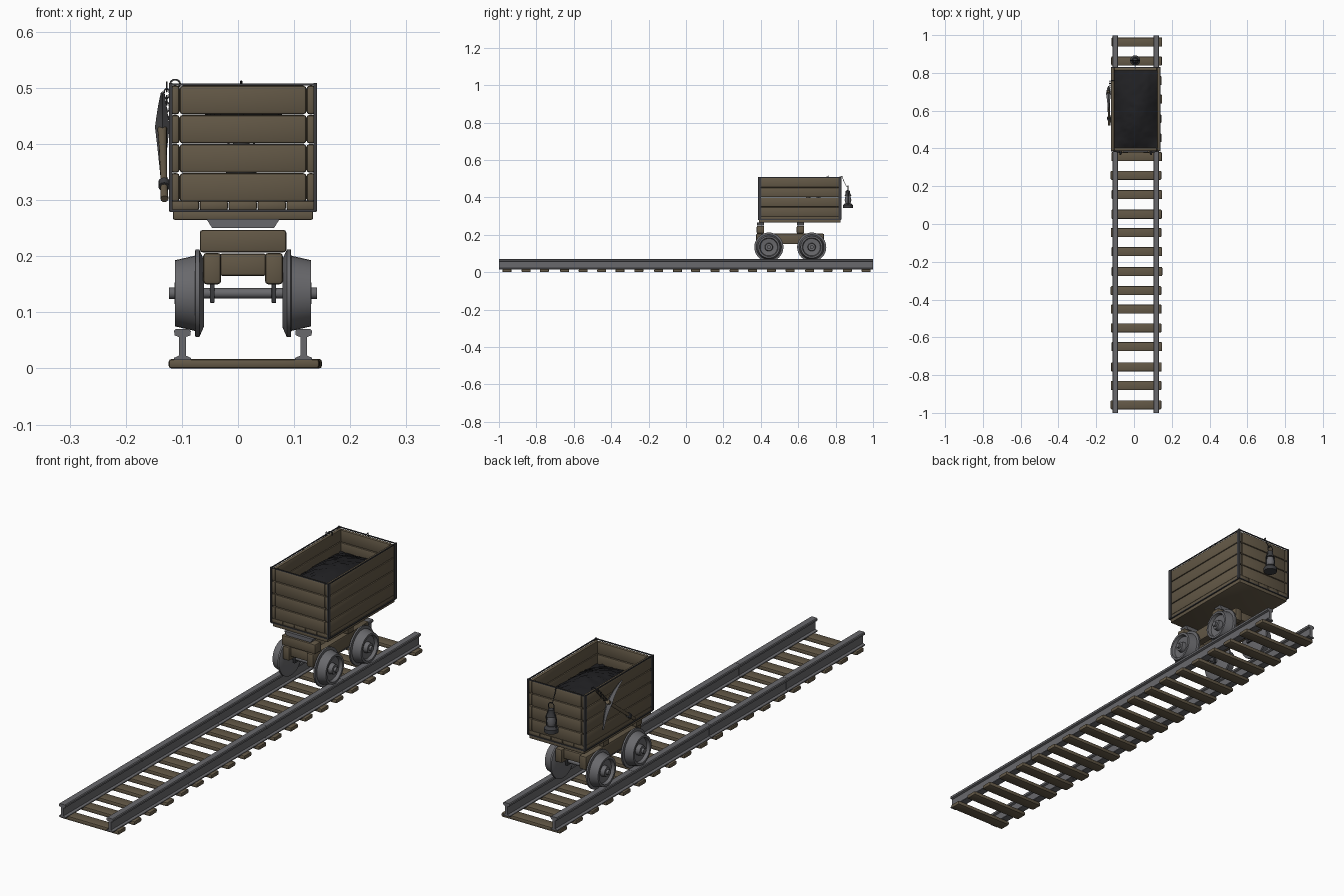
import bpy, bmesh, math, random
from mathutils import Vector, Matrix

cube = bpy.data.objects.get("Cube")
if cube:
    bpy.data.objects.remove(cube, do_unlink=True)
random.seed(4)
CX = 0.009  # centre line of track and cart


def material(name, rgb):
    m = bpy.data.materials.new(name)
    m.use_nodes = True
    m.diffuse_color = (*rgb, 1)
    m.node_tree.nodes["Principled BSDF"].inputs["Base Color"].default_value = (*rgb, 1)
    return m


WOOD = material("weathered wood", (0.125, 0.098, 0.062))
STEEL = material("grey steel", (0.14, 0.14, 0.15))
IRON = material("dark iron", (0.045, 0.046, 0.05))
COAL = material("black coal", (0.014, 0.014, 0.016))


def finish(name, bm, mat, angle=40):
    bmesh.ops.recalc_face_normals(bm, faces=bm.faces)
    mesh = bpy.data.meshes.new(name)
    bm.to_mesh(mesh)
    bm.free()
    mesh.materials.append(mat)
    ob = bpy.data.objects.new(name, mesh)
    bpy.context.collection.objects.link(ob)
    bpy.ops.object.select_all(action='DESELECT')
    ob.select_set(True)
    bpy.context.view_layer.objects.active = ob
    bpy.ops.object.shade_smooth_by_angle(angle=math.radians(angle))
    return ob


def boxes(name, items, mat, bevel=0.003):
    """Bevelled boxes, each given as (x0, x1, y0, y1, z0, z1)."""
    bm = bmesh.new()
    for x0, x1, y0, y1, z0, z1 in items:
        part = bmesh.new()
        mid = Vector((x0 + x1, y0 + y1, z0 + z1)) / 2
        bmesh.ops.create_cube(part, size=1, matrix=Matrix.Translation(mid)
                              @ Matrix.Diagonal((x1 - x0, y1 - y0, z1 - z0, 1)))
        if bevel:
            bmesh.ops.bevel(part, geom=part.edges[:], offset=bevel, segments=2,
                            profile=0.5, affect='EDGES')
        tmp = bpy.data.meshes.new("tmp")
        part.to_mesh(tmp)
        bm.from_mesh(tmp)
        bpy.data.meshes.remove(tmp)
        part.free()
    return finish(name, bm, mat)


def lathe(name, profile, origin, axis, mat, steps=24):
    """Revolve (radius, distance) points about an axis."""
    bm = bmesh.new()
    vs = [bm.verts.new((r, 0, d)) for r, d in profile]
    es = [bm.edges.new(p) for p in zip(vs, vs[1:])]
    bmesh.ops.spin(bm, geom=vs + es, cent=(0, 0, 0), axis=(0, 0, 1),
                   angle=math.tau, steps=steps, use_merge=True)
    bmesh.ops.remove_doubles(bm, verts=bm.verts, dist=1e-5)
    turn = Vector((0, 0, 1)).rotation_difference(Vector(axis)).to_matrix().to_4x4()
    bm.transform(Matrix.Translation(origin) @ turn)
    return finish(name, bm, mat)


def rod(name, a, b, r, mat, steps=12):
    d = Vector(b) - Vector(a)
    return lathe(name, [(0, 0), (r, 0), (r, d.length), (0, d.length)], a, d, mat, steps)


def wire(name, points, r, mat, cyclic=False):
    cu = bpy.data.curves.new(name, 'CURVE')
    cu.dimensions = '3D'
    cu.bevel_depth, cu.bevel_resolution = r, 1
    sp = cu.splines.new('POLY')
    sp.points.add(len(points) - 1)
    for p, co in zip(sp.points, points):
        p.co = (*co, 1)
    sp.use_cyclic_u = cyclic
    cu.materials.append(mat)
    ob = bpy.data.objects.new(name, cu)
    bpy.context.collection.objects.link(ob)


# Track: sleepers and four lengths of rail on each side
ties = []
for i in range(20):
    y = -0.955 + i * 0.1008 + random.uniform(-0.004, 0.004)
    e = random.uniform(-0.003, 0.003)
    ties.append((-0.121 + e, 0.147 + e, y - 0.024, y + 0.024, 0, 0.017))
boxes("sleepers", ties, WOOD, 0.005)

half = [(0.015, 0.015), (0.015, 0.019), (0.006, 0.023), (0.006, 0.056),
        (0.014, 0.059), (0.015, 0.067), (0.012, 0.070)]
outline = half + [(-x, z) for x, z in reversed(half)]
for side, tag in ((-1, "right"), (1, "left")):
    for k in range(4):
        bm = bmesh.new()
        y0 = -1 + k * 0.5
        f = bm.faces.new([bm.verts.new((CX + side * 0.108 + x, y0, z)) for x, z in outline])
        ext = bmesh.ops.extrude_face_region(bm, geom=[f])
        bmesh.ops.translate(bm, vec=(0, 0.499, 0),
                            verts=[v for v in ext["geom"] if isinstance(v, bmesh.types.BMVert)])
        finish(f"{tag}_rail_{k + 1}", bm, STEEL, 30)

# Wheels and axles
wheel = [(0, 0.070), (0.060, 0.070), (0.078, 0.078), (0.078, 0.085), (0.067, 0.086),
         (0.059, 0.121), (0.050, 0.121), (0.046, 0.108), (0.022, 0.105),
         (0.019, 0.122), (0.010, 0.122), (0.010, 0.132), (0, 0.132)]
for y, tag in ((0.443, "front"), (0.672, "rear")):
    for side, hand in ((-1, "right"), (1, "left")):
        lathe(f"{tag}_{hand}_wheel", wheel, (CX, y, 0.134), (side, 0, 0), STEEL, 32)
    rod(f"{tag}_axle", (CX - 0.125, y, 0.134), (CX + 0.125, y, 0.134), 0.009, STEEL)
    boxes(f"{tag}_axle_straps", [(CX + s * 0.055 - 0.004, CX + s * 0.055 + 0.004,
          y - 0.014, y + 0.014, 0.117, 0.16) for s in (-1, 1)], IRON, 0.001)

# Undercarriage
boxes("chassis_beams", [(CX + s * 0.055 - 0.016, CX + s * 0.055 + 0.016,
      0.375, 0.738, 0.150, 0.206) for s in (-1, 1)], WOOD, 0.006)
boxes("chassis_crosspieces", [(CX - 0.042, CX + 0.042, y - 0.02, y + 0.02, 0.165, 0.205)
      for y in (0.405, 0.555, 0.705)], WOOD, 0.005)
boxes("bolsters", [(CX - 0.077, CX + 0.077, y - 0.02, y + 0.02, 0.207, 0.247)
      for y in (0.398, 0.612)], WOOD, 0.005)
for y, tag in ((0.398, "front"), (0.612, "rear")):
    pts = [(CX + x, z) for x, z in ((-0.065, 0.266), (-0.055, 0.250),
                                    (0.055, 0.250), (0.065, 0.266))]
    bm = bmesh.new()
    f = bm.faces.new([bm.verts.new((x, y - 0.018, z)) for x, z in pts])
    ext = bmesh.ops.extrude_face_region(bm, geom=[f])
    bmesh.ops.translate(bm, vec=(0, 0.036, 0),
                        verts=[v for v in ext["geom"] if isinstance(v, bmesh.types.BMVert)])
    finish(f"{tag}_saddle", bm, STEEL)

# Cart box: floor, four planks per wall, iron edging
L, R, F, B, T = CX - 0.129, CX + 0.129, 0.388, 0.828, 0.016
boxes("floor_frame", [(L + 0.004, R - 0.004, F + 0.002, B - 0.002, 0.265, 0.281)], WOOD, 0.003)
step = (R - L) / 5
boxes("floor_planks", [(L + i * step, L + (i + 1) * step - 0.001, F, B, 0.282, 0.299)
                       for i in range(5)], WOOD, 0.004)
walls = []
for i in range(4):
    z0 = 0.297 + i * 0.052
    z1 = z0 + 0.051
    walls += [(L + T, R - T, F, F + T, z0, z1), (L + T, R - T, B - T, B, z0, z1),
              (L, L + T, F, B, z0, z1), (R - T, R, F, B, z0, z1)]
boxes("wall_planks", walls, WOOD, 0.0055)
edge = []
for x in (L, R):
    edge += [(x - 0.002, x + 0.002, F, B, 0.279, 0.283), (x - 0.002, x + 0.002, F, B, 0.504, 0.508)]
    for y in (F, B):
        edge.append((x - 0.003, x + 0.003, y - 0.003, y + 0.003, 0.281, 0.509))
        for s, lim in ((1, F), (-1, B)):
            if y == lim:
                edge.append((x - 0.002, x + 0.002, y, y + s * 0.012, 0.284, 0.506))
for y in (F, B):
    edge += [(L, R, y - 0.002, y + 0.002, 0.279, 0.283), (L, R, y - 0.002, y + 0.002, 0.504, 0.508)]
boxes("iron_edging", edge, IRON, 0)

# Coal heap
bm = bmesh.new()
W, D = R - L - 2 * T + 0.004, B - F - 2 * T + 0.004
bmesh.ops.create_grid(bm, x_segments=16, y_segments=26, size=0.5)
for v in bm.verts:
    u, w = v.co.x * 2, v.co.y * 2
    h = 0.415 + 0.055 * (1 - u * u) * (1 - w * w) + random.uniform(-0.004, 0.004)
    v.co = (CX + v.co.x * W, (F + B) / 2 + v.co.y * D, h)
finish("coal_heap", bm, COAL, 60)

# Pickaxe slung on the right wall
PX = -0.135
eye, butt = Vector((PX, 0.69, 0.430)), Vector((PX + 0.004, 0.525, 0.302))
along = (eye - butt).normalized()
across = Vector((0, along.z, -along.y))
lathe("pick_handle", [(0, 0), (0.007, 0), (0.006, 0.05), (0.007, 0.15), (0.009, 0.225),
                      (0, 0.225)], butt, along, WOOD, 12)
rod("pick_handle_band", butt + along * 0.035, butt + along * 0.05, 0.010, IRON)
bm = bmesh.new()
rings = []
for i in range(9):
    t = i / 4 - 1
    c = eye + across * (t * 0.1) - along * (0.028 * t * t)
    w = 0.003 + 0.010 * (1 - abs(t))
    rings.append([bm.verts.new(c + Vector((1, 0, 0)) * w * a + along * w * b)
                  for a, b in ((1, 0), (0, 1), (-1, 0), (0, -1))])
for a, b in zip(rings, rings[1:]):
    for j in range(4):
        bm.faces.new((a[j], a[j - 1], b[j - 1], b[j]))
bm.faces.new(rings[0])
bm.faces.new(rings[-1])
finish("pick_head", bm, STEEL)


# Chain links from the rim to the pick
def ring(name, c, u, v, ru, rv, r, n=10):
    wire(name, [Vector(c) + Vector(u) * ru * math.cos(math.tau * k / n)
                + Vector(v) * rv * math.sin(math.tau * k / n) for k in range(n)], r, IRON, True)


for i in range(6):
    u = (1, 0, 0) if i % 2 else (0, 1, 0)
    ring(f"chain_link_{i + 1}", (-0.127, 0.755 - i * 0.011, 0.502 - i * 0.012),
         u, (0, 0, 1), 0.005, 0.009, 0.0015)
ring("chain_staple", (-0.112, 0.76, 0.507), (1, 0, 0), (0, 0, 1), 0.009, 0.008, 0.002)

# Lantern on a hook at the back
LX, LY = 0.006, 0.866
lathe("lantern_base", [(0, 0.342), (0.027, 0.342), (0.027, 0.358), (0.017, 0.368), (0, 0.368)],
      (LX, LY, 0), (0, 0, 1), IRON, 16)
lathe("lantern_glass", [(0.013, 0.367), (0.018, 0.385), (0.013, 0.408)],
      (LX, LY, 0), (0, 0, 1), STEEL, 16)
lathe("lantern_cap", [(0, 0.406), (0.019, 0.406), (0.012, 0.422), (0.012, 0.434), (0, 0.440)],
      (LX, LY, 0), (0, 0, 1), IRON, 16)
for s in (-1, 1):
    wire(f"lantern_guard_{'left' if s > 0 else 'right'}",
         [(LX + s * x, LY, z) for x, z in ((0.022, 0.36), (0.023, 0.40), (0.014, 0.425))],
         0.002, IRON)
ring("lantern_handle", (LX, LY, 0.446), (1, 0, 0), (0, 0, 1), 0.013, 0.016, 0.0018, 14)
wire("lantern_hook", [(LX, 0.818, 0.508), (LX, 0.835, 0.512), (LX, 0.842, 0.49),
                      (LX, 0.858, 0.458), (LX, 0.868, 0.460)], 0.002, IRON)
